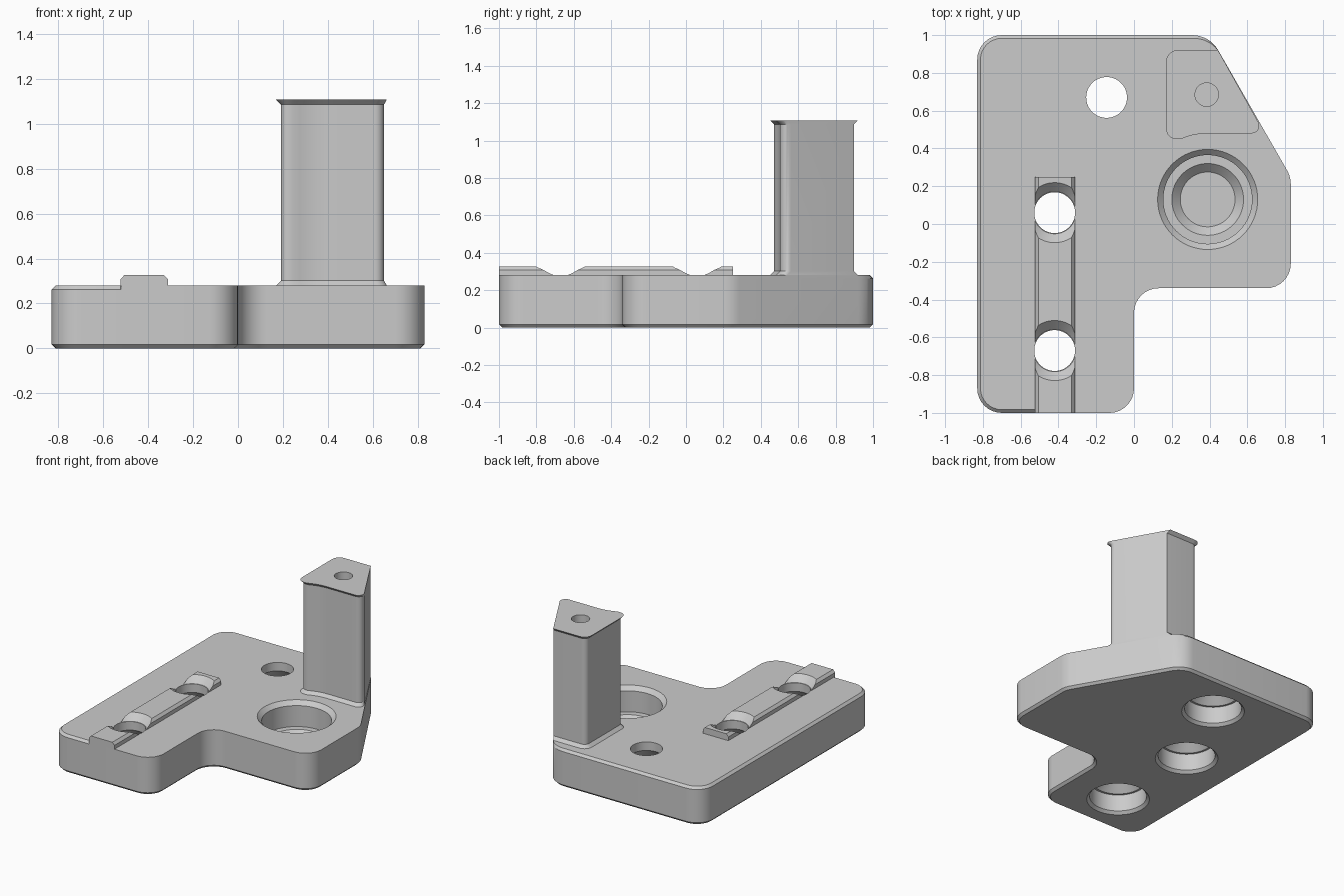
import bpy, bmesh
from math import sin, cos, tan, pi, radians
from mathutils import Vector
from mathutils.geometry import intersect_line_line_2d  # noqa: F401

cube = bpy.data.objects.get("Cube")
if cube:
    bpy.data.objects.remove(cube, do_unlink=True)

grey = bpy.data.materials.new("plain_grey")
grey.use_nodes = True
grey.diffuse_color = (0.6, 0.6, 0.6, 1)
grey.node_tree.nodes["Principled BSDF"].inputs["Base Color"].default_value = grey.diffuse_color


def loft(name, rings):
    """Closed solid through rings of equal point count, capped at both ends."""
    bm = bmesh.new()
    loops = [[bm.verts.new(p) for p in ring] for ring in rings]
    n = len(loops[0])
    for a, b in zip(loops, loops[1:]):
        for i in range(n):
            j = (i + 1) % n
            bm.faces.new((a[i], a[j], b[j], b[i]))
    bm.faces.new(loops[0])
    bm.faces.new(loops[-1])
    bmesh.ops.recalc_face_normals(bm, faces=bm.faces)
    mesh = bpy.data.meshes.new(name)
    bm.to_mesh(mesh)
    bm.free()
    obj = bpy.data.objects.new(name, mesh)
    mesh.materials.append(grey)
    bpy.context.collection.objects.link(obj)
    return obj


def rounded(points, radii, insets, steps=8):
    """Counter-clockwise outline, each edge moved inwards, corners rounded."""
    pts = [Vector(p) for p in points]
    n = len(pts)
    dirs = [(pts[(i + 1) % n] - pts[i]).normalized() for i in range(n)]
    out = []
    for i in range(n):
        u, v = dirs[i - 1], dirs[i]
        a = pts[i] + Vector((-u.y, u.x)) * insets[i - 1]
        b = pts[i] + Vector((-v.y, v.x)) * insets[i]
        cross = u.x * v.y - u.y * v.x
        w = b - a
        corner = a + u * ((w.x * v.y - w.y * v.x) / cross)
        if radii[i] == 0:
            out.append(corner)
            continue
        side = 1 if cross > 0 else -1
        r = radii[i] - side * min(insets[i - 1], insets[i])
        turn = u.angle(v)
        start = corner - u * r * tan(turn / 2)
        normal = Vector((-u.y, u.x)) * side
        centre = start + normal * r
        for k in range(steps + 1):
            t = turn * k / steps
            out.append(centre - normal * r * cos(t) + u * r * sin(t))
    return out


def at(ring, z):
    return [(p.x, p.y, z) for p in ring]


def revolve(name, x, y, profile, n=64):
    return loft(name, [[(x + r * cos(2 * pi * k / n), y + r * sin(2 * pi * k / n), z)
                        for k in range(n)] for r, z in profile])


def cut(obj, cutters):
    bpy.context.view_layer.objects.active = obj
    for c in cutters:
        c.hide_render = True
        mod = obj.modifiers.new("cut", 'BOOLEAN')
        mod.operation, mod.solver, mod.object = 'DIFFERENCE', 'EXACT', c
        bpy.ops.object.modifier_apply(modifier=mod.name)


# Base plate with bottom chamfer, and top chamfer on the left, back and front-left edges
TOP, CH = 0.28, 0.017
RAIL_L, RAIL_R = -0.523, -0.313
corners = [(-.83, -1), (0, -1), (0, -.34), (.83, -.34), (.83, .25), (.4, 1), (-.83, 1)]
radii = [.13, .13, .13, .13, .15, .16, .13]


def base_ring(insets):
    ring = rounded(corners, radii, insets)
    y = ring[8].y
    return ring[:9] + [Vector((RAIL_L, y)), Vector((RAIL_L + .002, y))] + ring[9:]


full = base_ring([0] * 7)
bottom = base_ring([CH] * 7)
cham = base_ring([CH, 0, 0, 0, 0, CH, CH])
cham = [f if f.x > RAIL_L + .001 and f.y < -.2 else c for f, c in zip(full, cham)]
base = loft("base_plate", [at(bottom, 0), at(full, CH), at(full, TOP - CH), at(cham, TOP)])

# Raised rail with chamfered top edges
profile = [(RAIL_L, TOP), (RAIL_R, TOP), (RAIL_R, .308), (RAIL_R - .017, .327),
           (RAIL_L + .017, .327), (RAIL_L, .308)]
rail = loft("guide_rail", [[(x, y, z) for x, z in profile] for y in (-1, .25)])

# Screw holes, counterbored from below, and the blind round pocket
bore = [(.235, -.02), (.195, .02), (.195, .145), (.18, .145), (.108, .217), (.108, TOP - .004)]
rail_holes = [revolve("rail_hole_cutter", -.42, y, bore + [(.212, .38)]) for y in (.06, -.67)]
plain_hole = revolve("plate_hole_cutter", -.145, .67, bore + [(.108, .4)])
pocket = revolve("pocket_cutter", .39, .13, [(.145, .05), (.19, .095), (.235, .095),
                                           (.235, .25), (.285, .30)])


# Plain-walled cutters keep the plate top untouched around the rail holes
plate_holes = [revolve("plate_hole_cutter", -.42, y, bore + [(.108, .4)]) for y in (.06, -.67)]
cut(base, plate_holes + [plain_hole, pocket])
cut(rail, rail_holes)

# Post, flared at foot and head, flush with the slanted side of the plate
slant = lambda y: .4 + (1 - y) * .42 / .75
arc = [(.39 + .35 * cos(radians(a)), .13 + .35 * sin(radians(a))) for a in (114, 108, 102, 96, 90)]
outline = [(.17, .448)] + arc + [(slant(.48), .48), (slant(.92), .92), (.17, .92)]
post_radii = [.055] + [0] * 5 + [.04, 0, .06]


def post_ring(d, z):
    return at(rounded(outline, post_radii, [d] * 6 + [0] + [d] * 2), z)


post = loft("post", [post_ring(0, TOP), post_ring(.022, TOP + .022),
                     post_ring(.022, 1.086), post_ring(0, 1.108)])
screw = revolve("post_hole_cutter", .385, .685, [(.062, .75), (.062, 1.3)], 40)
cut(post, [screw])

for c in rail_holes + plate_holes + [plain_hole, pocket, screw]:
    bpy.data.objects.remove(c, do_unlink=True)

# Smooth the round walls, keep the edges crisp
bpy.ops.object.select_all(action='DESELECT')
for obj in (base, rail, post):
    obj.select_set(True)
bpy.context.view_layer.objects.active = base
bpy.ops.object.shade_smooth_by_angle(angle=radians(25))
